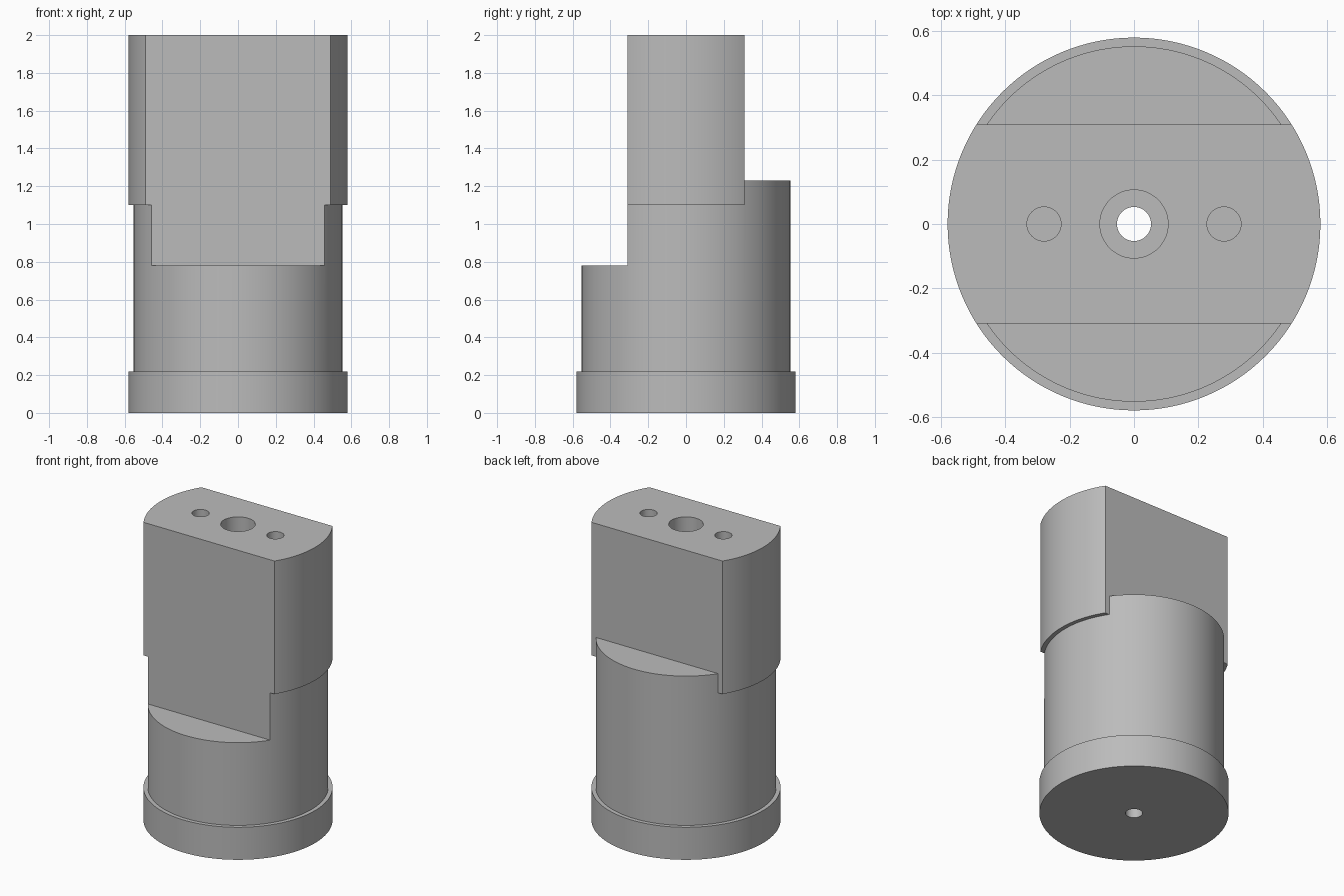
import bpy
import bmesh
from mathutils import Matrix

if "Cube" in bpy.data.objects:
    bpy.data.objects.remove(bpy.data.objects["Cube"])

# Main dimensions
FLANGE_R, BODY_R = 0.58, 0.553
FLANGE_TOP, HEAD_BOTTOM, TOP = 0.22, 1.10, 2.0
FRONT_STEP, BACK_STEP = 0.78, 1.23
HALF_FLAT = 0.31
SMALL_R, BORE_R = 0.053, 0.106

grey = bpy.data.materials.new("plain grey")
grey.use_nodes = True
colour = (0.5, 0.5, 0.5, 1)
grey.diffuse_color = colour
grey.node_tree.nodes["Principled BSDF"].inputs["Base Color"].default_value = colour


def finish(name, bm):
    mesh = bpy.data.meshes.new(name)
    bm.to_mesh(mesh)
    bm.free()
    obj = bpy.data.objects.new(name, mesh)
    bpy.context.collection.objects.link(obj)
    mesh.materials.append(grey)
    return obj


def cylinder(name, r, z0, z1, x=0, segments=128):
    bm = bmesh.new()
    bmesh.ops.create_cone(bm, cap_ends=True, segments=segments, radius1=r, radius2=r,
                          depth=z1 - z0, matrix=Matrix.Translation((x, 0, (z0 + z1) / 2)))
    return finish(name, bm)


def box(name, y0, y1, z0, z1):
    bm = bmesh.new()
    centre = Matrix.Translation((0, (y0 + y1) / 2, (z0 + z1) / 2))
    bmesh.ops.create_cube(bm, size=1, matrix=centre @ Matrix.Diagonal((2, y1 - y0, z1 - z0, 1)))
    return finish(name, bm)


def combine(target, tool, operation):
    mod = target.modifiers.new(operation.lower(), "BOOLEAN")
    mod.operation, mod.object, mod.solver = operation, tool, "EXACT"
    bpy.context.view_layer.objects.active = target
    bpy.ops.object.modifier_apply(modifier=mod.name)
    bpy.data.objects.remove(tool)


# Round body with a flat step cut in its front
body = cylinder("punch_body", BODY_R, 0.1, BACK_STEP)
combine(body, box("front_cut", -1, -HALF_FLAT, FRONT_STEP, 3), "DIFFERENCE")

# Wider head with two flat sides
head = cylinder("head", FLANGE_R, HEAD_BOTTOM, TOP)
combine(head, box("flat_sides", -HALF_FLAT, HALF_FLAT, 0, 3), "INTERSECT")
combine(body, head, "UNION")

# Base flange
combine(body, cylinder("base_flange", FLANGE_R, 0, FLANGE_TOP), "UNION")

# Through hole, counterbore and two blind pin holes
combine(body, cylinder("through_hole", SMALL_R, -1, 3, segments=48), "DIFFERENCE")
combine(body, cylinder("counterbore", BORE_R, 1.0, 3, segments=64), "DIFFERENCE")
for x in (-0.28, 0.28):
    combine(body, cylinder("pin_hole", SMALL_R, 1.6, 3, x, segments=48), "DIFFERENCE")

body.name = "stepped_body"
bpy.ops.object.select_all(action="DESELECT")
body.select_set(True)
bpy.context.view_layer.objects.active = body
bpy.ops.object.shade_smooth_by_angle(angle=0.5)
